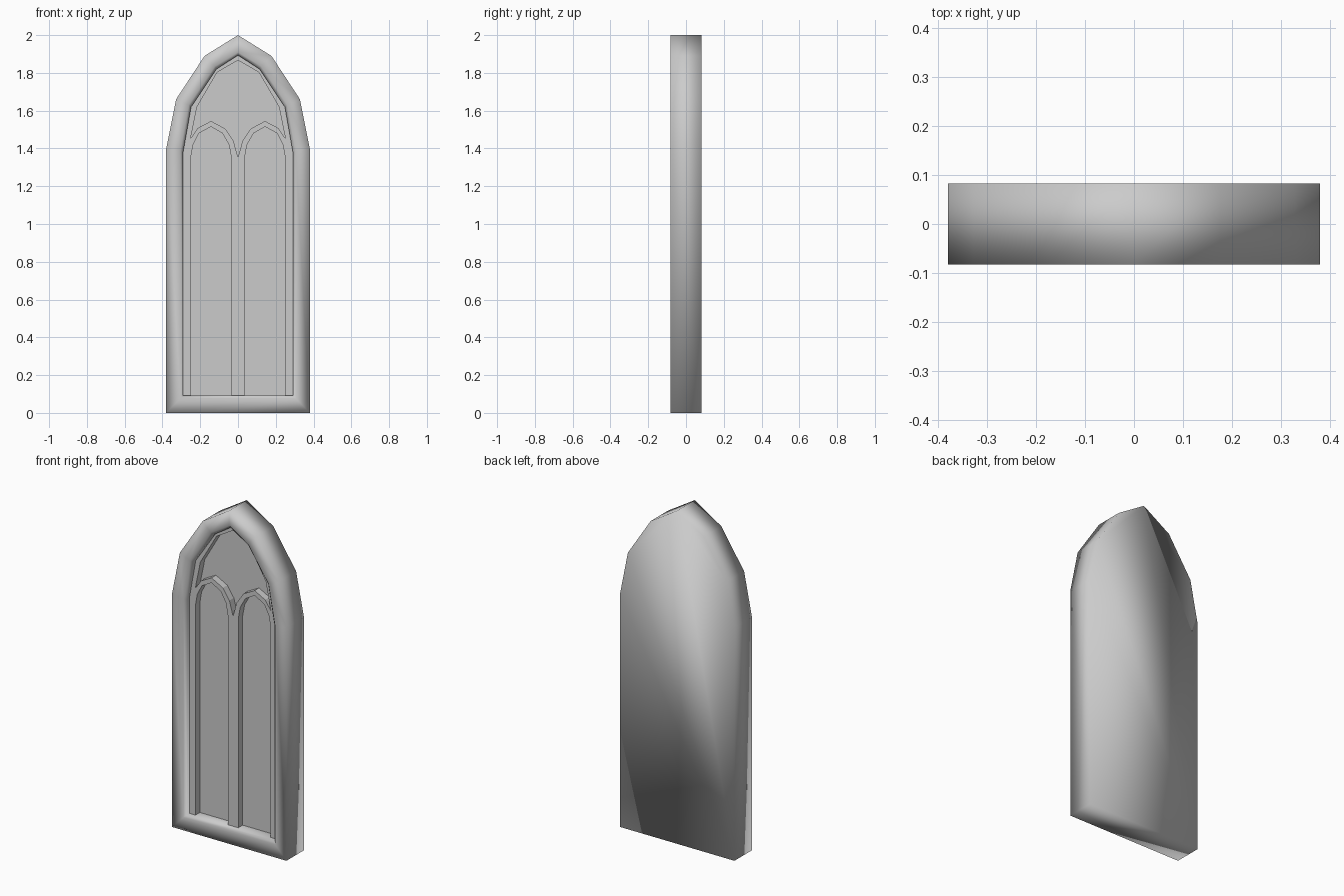
import bpy, bmesh
from math import pi

if "Cube" in bpy.data.objects:
    bpy.data.objects.remove(bpy.data.objects["Cube"])

D = 0.083          # half depth
PANEL_Y = -0.005   # recessed panel plane


def mirrored(half):
    """Closed outline from a right-hand half that may start/end on x = 0."""
    return half + [(-x, z) for x, z in reversed(half) if x > 0]


# Frame: rings lofted from the back, round the front, into the recess
outer = mirrored([(0.38, 0), (0.38, 1.40), (0.328, 1.66), (0.177, 1.89), (0, 2.0)])
lip = mirrored([(0.305, 0.078), (0.305, 1.39), (0.261, 1.63), (0.123, 1.835), (0, 1.91)])
inner = mirrored([(0.29, 0.092), (0.29, 1.383), (0.248, 1.62), (0.114, 1.82), (0, 1.893)])

bm = bmesh.new()
rings = []
for outline, y in ((outer, D), (outer, -D), (lip, -D), (inner, -D + 0.016), (inner, PANEL_Y)):
    rings.append([bm.verts.new((x, y, z)) for x, z in outline])
n = len(outer)
for a, b in zip(rings, rings[1:]):
    for i in range(n):
        j = (i + 1) % n
        bm.faces.new((a[i], a[j], b[j], b[i])).smooth = True
back = bm.faces.new(rings[0])
back.smooth = True
panel = bm.faces.new(rings[-1])
bmesh.ops.recalc_face_normals(bm, faces=bm.faces)
panel.smooth = False
mesh = bpy.data.meshes.new("window_frame")
bm.to_mesh(mesh)
bm.free()
frame = bpy.data.objects.new("window_frame", mesh)
bpy.context.collection.objects.link(frame)

# Tracery: one plate with two lancet openings and an upper opening
plate = mirrored([(0.295, 0.082), (0.295, 1.385), (0.252, 1.624), (0.117, 1.825), (0, 1.898)])
lancet = [(0.035, 0.085), (0.25, 0.085), (0.25, 1.35), (0.238, 1.42), (0.207, 1.48),
          (0.143, 1.515), (0.082, 1.48), (0.048, 1.42), (0.035, 1.35)]
upper = mirrored([(0, 1.353), (0.024, 1.44), (0.068, 1.505), (0.143, 1.545),
                  (0.213, 1.508), (0.251, 1.453), (0.217, 1.62), (0.11, 1.803), (0, 1.867)])

curve = bpy.data.curves.new("tracery", 'CURVE')
curve.dimensions = '2D'
curve.fill_mode = 'BOTH'
curve.extrude = 0.022
for outline in (plate, lancet, [(-x, z) for x, z in lancet], upper):
    spline = curve.splines.new('POLY')
    spline.points.add(len(outline) - 1)
    for p, (x, z) in zip(spline.points, outline):
        p.co = (x, z, 0, 1)
    spline.use_cyclic_u = True
tracery = bpy.data.objects.new("tracery", curve)
tracery.rotation_euler = (pi / 2, 0, 0)
tracery.location.y = -0.025
bpy.context.collection.objects.link(tracery)
bpy.context.view_layer.objects.active = tracery
tracery.select_set(True)
bpy.ops.object.convert(target='MESH')
bpy.ops.object.shade_flat()
